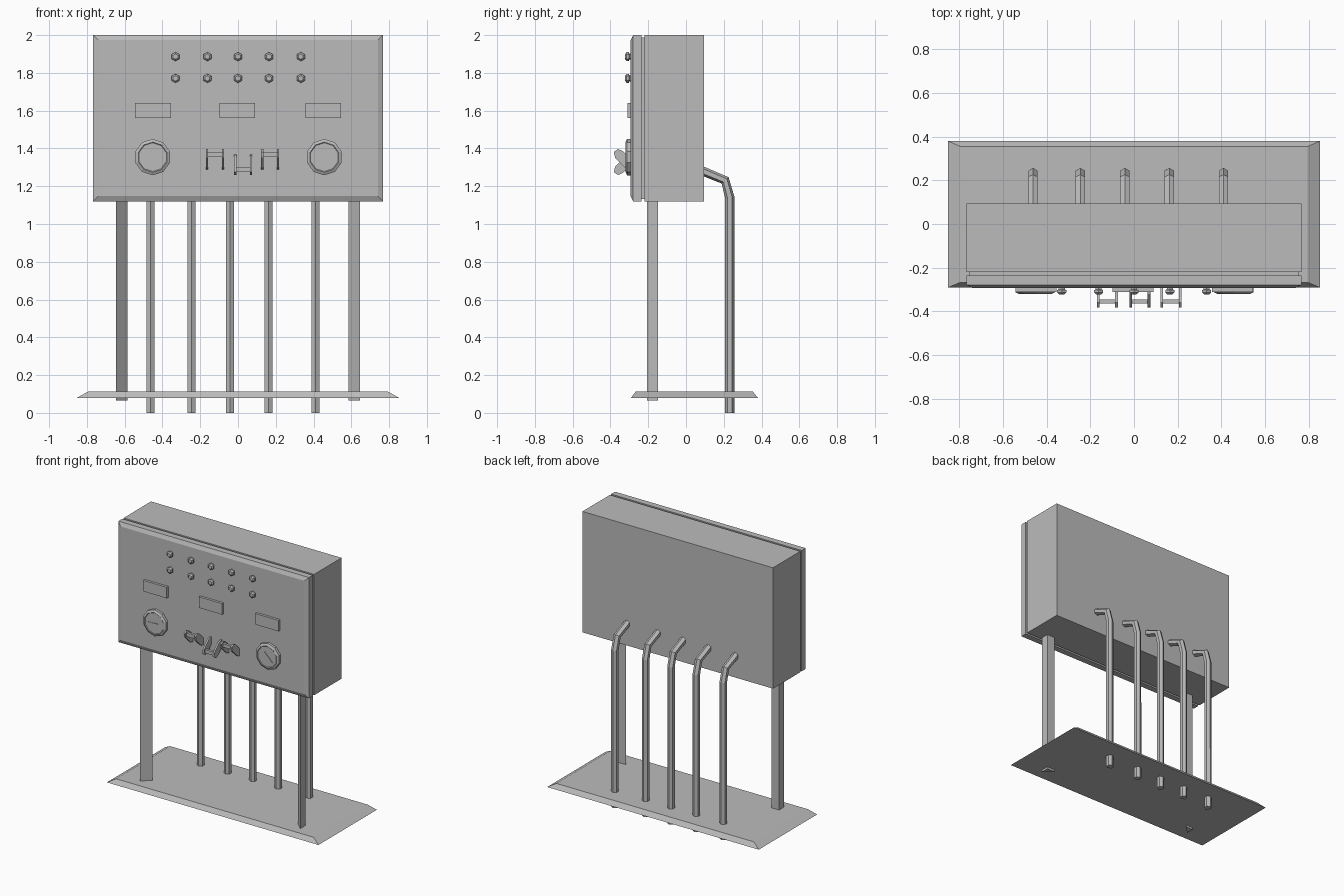
import bpy, bmesh, math
from mathutils import Vector

cube = bpy.data.objects.get("Cube")
if cube:
    bpy.data.objects.remove(cube, do_unlink=True)

grey = bpy.data.materials.new("painted_grey")
grey.use_nodes = True
COLOUR = (0.5, 0.5, 0.5, 1)
grey.diffuse_color = COLOUR
grey.node_tree.nodes["Principled BSDF"].inputs["Base Color"].default_value = COLOUR


def loft(name, rings):
    """Skin a list of equal-length vertex rings and cap both ends."""
    bm = bmesh.new()
    loops = [[bm.verts.new(p) for p in ring] for ring in rings]
    n = len(loops[0])
    for a, b in zip(loops, loops[1:]):
        for i in range(n):
            j = (i + 1) % n
            bm.faces.new((a[i], a[j], b[j], b[i]))
    bm.faces.new(loops[0])
    bm.faces.new(loops[-1])
    bmesh.ops.recalc_face_normals(bm, faces=bm.faces)
    mesh = bpy.data.meshes.new(name)
    bm.to_mesh(mesh)
    bm.free()
    mesh.materials.append(grey)
    obj = bpy.data.objects.new(name, mesh)
    bpy.context.collection.objects.link(obj)
    return obj


def panel_ring(y, inset=0, half_x=0.767, z0=1.12, z1=2.0, x=0):
    """Upright rectangle at depth y."""
    w = half_x - inset
    return [(x - w, y, z0 + inset), (x + w, y, z0 + inset),
            (x + w, y, z1 - inset), (x - w, y, z1 - inset)]


def disc(name, x, z, sides, steps):
    """Turned part facing the front; steps are (depth, radius)."""
    angles = [math.tau * i / sides + math.pi / 2 for i in range(sides)]
    return loft(name, [[(x + r * math.cos(a), y, z + r * math.sin(a))
                        for a in angles] for y, r in steps])


# Cabinet with a recessed seam behind the chamfered door
loft("cabinet", [panel_ring(0.095), panel_ring(-0.22), panel_ring(-0.22, 0.012),
                 panel_ring(-0.235, 0.012), panel_ring(-0.235),
                 panel_ring(-0.28), panel_ring(-0.293, 0.027)])

# Base plate with sloping edges
loft("base_plate", [[(-w, f, z), (w, f, z), (w, b, z), (-w, b, z)]
                    for w, f, b, z in ((0.852, -0.291, 0.38, 0.08),
                                       (0.795, -0.267, 0.355, 0.112))])

# Three-sided legs, square corner to the outside back
for side, name in ((-1, "right_leg"), (1, "left_leg")):
    plan = [(0.646, -0.206), (0.585, -0.148), (0.646, -0.148)]
    loft(name, [[(side * x, y, z) for x, y in plan] for z in (0.065, 1.16)])

# Hexagonal conduits bending into the back of the cabinet
path = [Vector(p) for p in ((0, 0.05, 1.296), (0, 0.207, 1.231),
                            (0, 0.232, 1.14), (0, 0.232, 0))]
for k, x in enumerate((-0.463, -0.246, -0.042, 0.162, 0.41)):
    rings = []
    for i, p in enumerate(path):
        before = (p - path[max(i - 1, 0)]).normalized()
        after = (path[min(i + 1, len(path) - 1)] - p).normalized()
        tangent = (before + after).normalized()
        normal = Vector((0, -tangent.z, tangent.y))
        rings.append([p + 0.0248 * (normal * math.cos(a) + Vector((math.sin(a), 0, 0)))
                      + Vector((x, 0, 0))
                      for a in (math.tau * s / 6 for s in range(6))])
    loft(f"conduit_{k + 1}", rings)

# Two rows of push buttons
for row, z in enumerate((1.886, 1.771)):
    for col, x in enumerate((-0.331, -0.162, 0, 0.164, 0.333)):
        disc(f"button_{row + 1}_{col + 1}", x, z, 6,
             [(-0.285, 0.016), (-0.3, 0.016), (-0.303, 0.024),
              (-0.314, 0.024), (-0.322, 0.014)])

# Label plates
for k, x in enumerate((-0.45, -0.004, 0.451)):
    loft(f"label_plate_{k + 1}", [panel_ring(y, 0, 0.094, 1.56, 1.64, x)
                                  for y in (-0.285, -0.311)])

# Dial gauges with needles
for name, x, angle, shift in (("right", -0.452, 0.05, -0.015), ("left", 0.457, -0.78, 0.01)):
    disc(f"{name}_gauge", x, 1.354, 10,
         [(-0.285, 0.096), (-0.312, 0.096), (-0.32, 0.08), (-0.317, 0.076)])
    along = Vector((math.cos(angle), 0, math.sin(angle)))
    across = Vector((-along.z, 0, along.x))
    centre = Vector((x + shift, 0, 1.354))
    loft(f"{name}_gauge_needle",
         [[centre + along * u + across * v + Vector((0, y, 0))
           for u, v in ((-0.045, -0.002), (0.045, -0.002), (0.045, 0.002), (-0.045, 0.002))]
          for y in (-0.315, -0.321)])

# Lever switches: two side arms joined by a grip; the middle one points down
arm = [(-0.285, -0.045), (-0.32, -0.035), (-0.375, 0.02),
       (-0.382, 0.05), (-0.36, 0.066), (-0.335, 0.055), (-0.285, 0.005)]
grip = [(-0.365, 0.025), (-0.365, 0.05), (-0.345, 0.05), (-0.345, 0.025)]
for k, (x, z, flip) in enumerate(((-0.122, 1.331, 1), (0.027, 1.325, -1), (0.17, 1.331, 1))):
    parts = [(f"switch_{k + 1}_grip", grip, -0.042, 0.042)]
    for s, end in ((-1, "right"), (1, "left")):
        parts.append((f"switch_{k + 1}_{end}_arm", arm, s * 0.036, s * 0.048))
    for name, outline, x0, x1 in parts:
        loft(name, [[(x + dx, y, z + flip * dz) for y, dz in outline] for dx in (x0, x1)])
